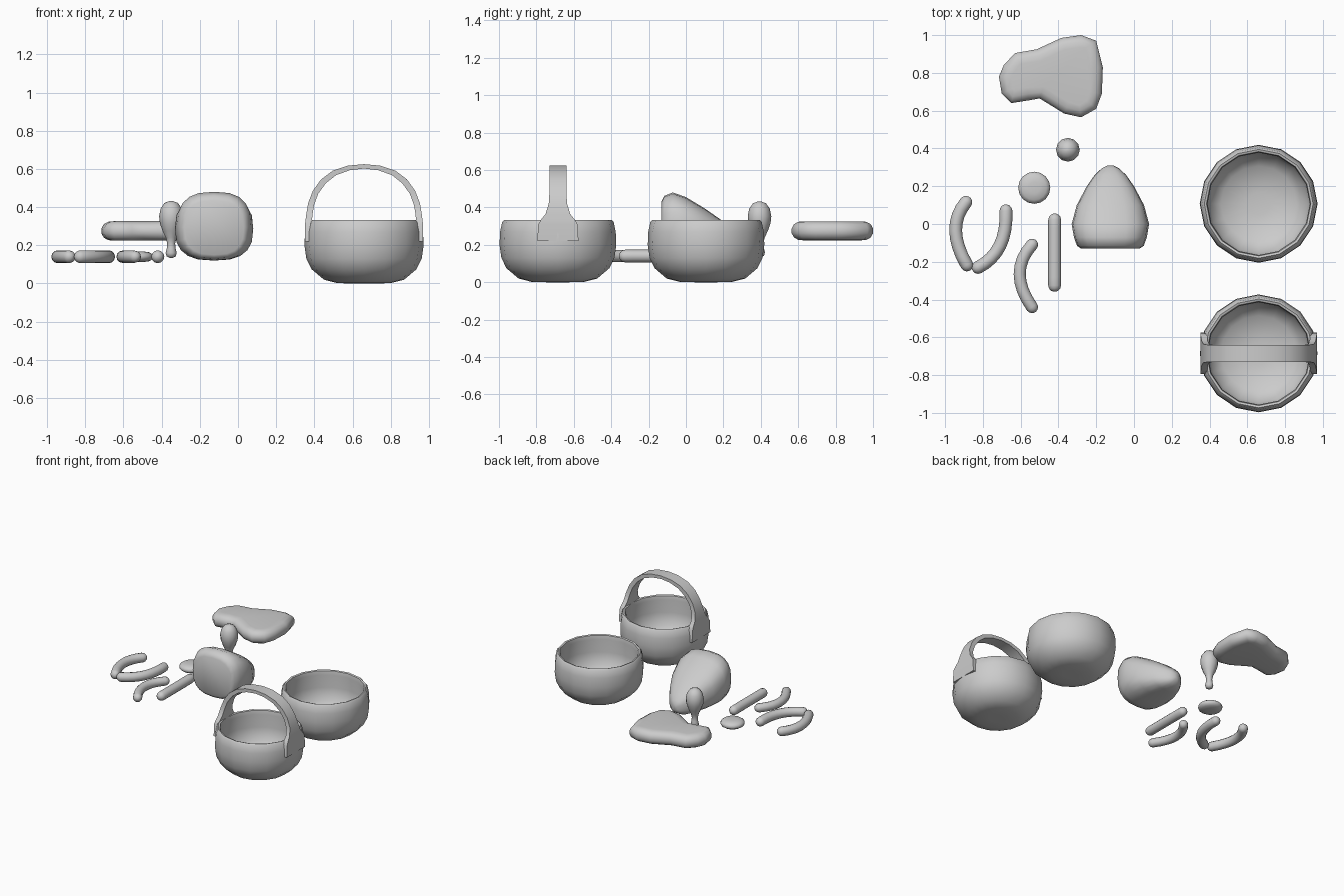
import bpy, bmesh, math
from mathutils import Vector

if "Cube" in bpy.data.objects:
    bpy.data.objects.remove(bpy.data.objects["Cube"])


def loft(name, rings, cap=True, angle=55):
    """Skin a list of equal-length closed rings of points."""
    bm = bmesh.new()
    rows = [[bm.verts.new(p) for p in ring] for ring in rings]
    n = len(rows[0])
    for a, b in zip(rows, rows[1:]):
        for i in range(n):
            j = (i + 1) % n
            bm.faces.new((a[i], a[j], b[j], b[i]))
    if cap:
        bm.faces.new(rows[0][::-1])
        bm.faces.new(rows[-1])
    bmesh.ops.recalc_face_normals(bm, faces=bm.faces)
    return finish(name, bm, angle)


def finish(name, bm, angle):
    me = bpy.data.meshes.new(name)
    bm.to_mesh(me)
    bm.free()
    ob = bpy.data.objects.new(name, me)
    bpy.context.collection.objects.link(ob)
    bpy.ops.object.select_all(action='DESELECT')
    ob.select_set(True)
    bpy.context.view_layer.objects.active = ob
    bpy.ops.object.shade_smooth_by_angle(angle=math.radians(angle))
    return ob


def lathe(name, profile, cx, cy, n=16):
    return loft(name, [[(cx + r * math.cos(2 * math.pi * i / n),
                         cy + r * math.sin(2 * math.pi * i / n), z)
                        for i in range(n)] for r, z in profile])


def spow(v, e):
    return math.copysign(abs(v) ** e, v)


# Two round thick-walled bowls, one of them the basket body
BOWL = [(.06, 0), (.14, .002), (.21, .02), (.275, .075), (.302, .13), (.312, .2),
        (.309, .27), (.298, .322), (.288, .333), (.276, .329), (.271, .3),
        (.281, .2), (.26, .11), (.2, .05), (.06, .032)]
lathe("bowl", BOWL, .66, .107)
lathe("basket_body", BOWL, .66, -.685)

# Basket handle: arched strap that flares where it joins the rim
half = [(.309, .281, .22, .22, .11), (.309, .275, .31, .31, .105),
        (.306, .272, .335, .335, .09), (.302, .270, .365, .36, .066),
        (.293, .262, .42, .41, .049), (.268, .240, .485, .47, .045),
        (.225, .200, .545, .525, .045), (.165, .147, .59, .567, .045),
        (.085, .075, .617, .593, .045)]
top = [(0, 0, .625, .602, .045)]
arch = half + top + [(-a, -b, c, d, w) for a, b, c, d, w in half[::-1]]
loft("basket_handle", [[(.66 + xo, -.685 - w, zo), (.66 + xo, -.685 + w, zo),
                        (.66 + xi, -.685 + w, zi), (.66 + xi, -.685 - w, zi)]
                       for xo, xi, zo, zi, w in arch], angle=45)

# Wedge-shaped lump: flat front, top sloping down to the back
rings = []
for y, hw, z0, z1 in [(-.13, .155, .15, .435), (-.115, .177, .13, .462),
                      (-.07, .193, .121, .48), (.0, .205, .12, .455),
                      (.1, .178, .12, .395), (.2, .125, .12, .325),
                      (.26, .083, .125, .275), (.295, .045, .145, .24),
                      (.31, .015, .17, .21)]:
    ring = []
    for i in range(20):
        t = 2 * math.pi * i / 20
        ring.append((-.125 + hw * spow(math.cos(t), .75), y,
                     (z0 + z1) / 2 + (z1 - z0) / 2 * spow(math.sin(t), .75)))
    rings.append(ring)
loft("wedge_lump", rings)

# Flat slab with a narrow end, edges rounded
OUT = [(-.715, .78), (-.69, .84), (-.63, .905), (-.515, .925), (-.385, .985),
       (-.28, 1.0), (-.20, .97), (-.165, .83), (-.17, .69), (-.2, .61),
       (-.28, .565), (-.37, .585), (-.5, .665), (-.555, .655), (-.65, .64),
       (-.70, .69)]


def inset(d):
    res = []
    for i, p in enumerate(OUT):
        a, b = Vector(OUT[i - 1]), Vector(OUT[(i + 1) % len(OUT)])
        t = (b - a).normalized()
        res.append(Vector(p) + Vector((t.y, -t.x)) * d)
    return res


loft("slab", [[(p.x, p.y, z) for p in inset(d)] for d, z in
              [(.065, .224), (.035, .227), (.012, .24), (0, .262), (0, .288),
               (.012, .31), (.035, .323), (.065, .326)]])

# Drumstick-like bulb with a small knob at the bottom
lathe("bulb", [(.008, .432), (.035, .422), (.055, .393), (.063, .352), (.059, .315),
               (.045, .275), (.028, .24), (.021, .21), (.023, .185), (.029, .16),
               (.024, .142), (.008, .134)], -.35, .393, 12)

# Flattened disc
lathe("disc", [(.03, .112), (.065, .117), (.081, .128), (.085, .14), (.081, .152),
               (.065, .163), (.03, .168)], -.528, .192)


# Sausages and stick: round-ended tubes along a curve through three points
def tube(name, a, m, b, r=.034, n=12):
    a, m, b = (Vector((*p, .14)) for p in (a, m, b))
    c = 2 * m - (a + b) / 2

    def at(t):
        return ((1 - t) ** 2 * a + 2 * t * (1 - t) * c + t * t * b,
                ((1 - t) * (c - a) + t * (b - c)).normalized())
    caps = [math.radians(d) for d in (80, 55, 28)]
    secs = []
    p, d = at(0)
    secs += [(p - d * r * math.sin(k), d, r * math.cos(k)) for k in caps]
    secs += [(*at(i / 8), r) for i in range(9)]
    p, d = at(1)
    secs += [(p + d * r * math.sin(k), d, r * math.cos(k)) for k in caps[::-1]]
    loft(name, [[p + Vector((-d.y, d.x, 0)) * q * math.cos(2 * math.pi * i / n)
                 + Vector((0, 0, q * math.sin(2 * math.pi * i / n)))
                 for i in range(n)] for p, d, q in secs])


tube("sausage_left", (-.89, .115), (-.944, -.035), (-.885, -.217))
tube("sausage_middle", (-.678, .07), (-.71, -.115), (-.825, -.23))
tube("sausage_right", (-.54, -.11), (-.605, -.265), (-.54, -.44), .032)
tube("stick", (-.42, .022), (-.42, -.15), (-.42, -.325))
